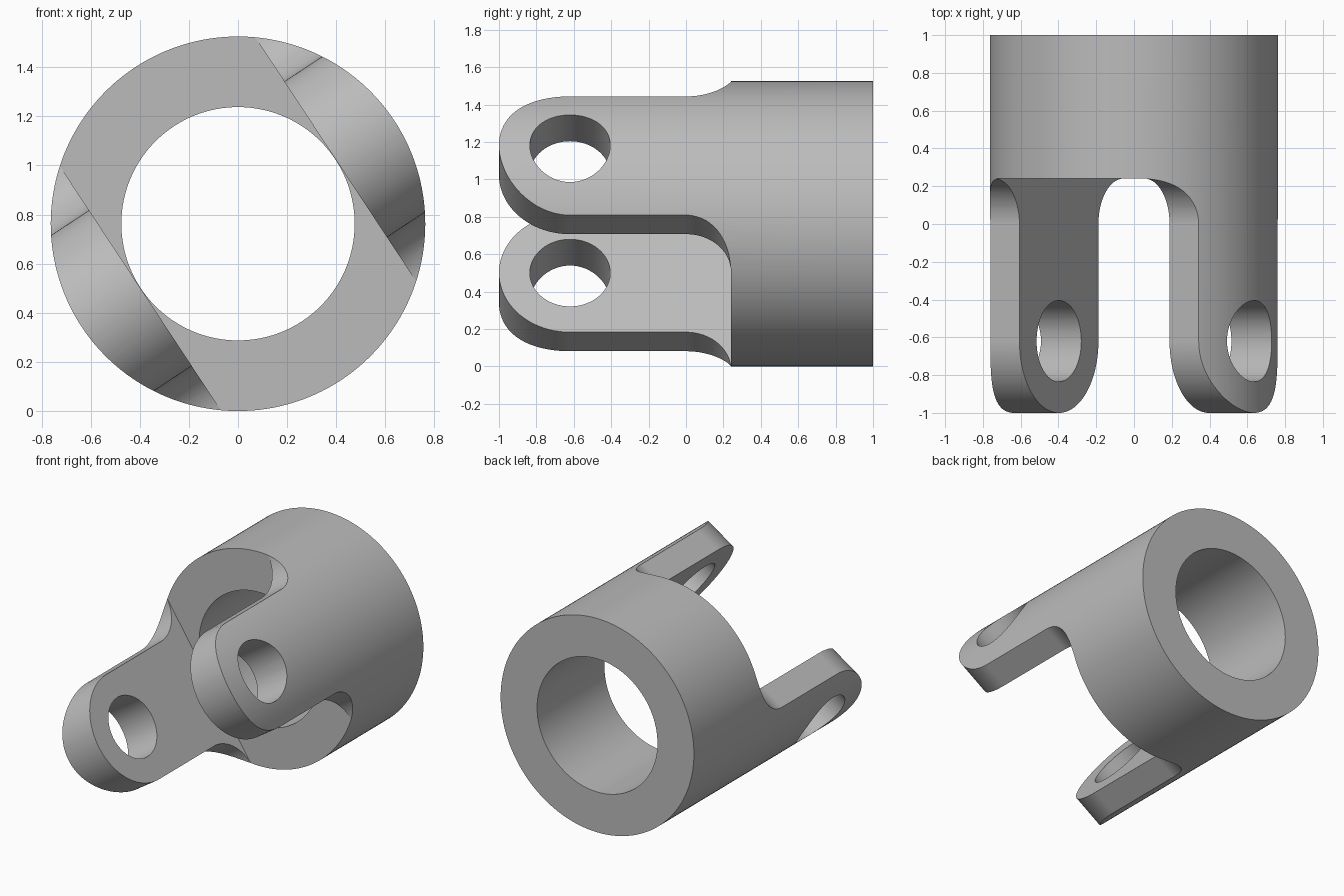
import bpy, bmesh, math
from mathutils import Matrix

if "Cube" in bpy.data.objects:
    bpy.data.objects.remove(bpy.data.objects["Cube"])

# Local frame: x = across the two lugs, y = tube axis, z = across one lug
R, BORE, HALF_W, FILLET = 0.7625, 0.475, 0.38, 0.24
LUG_Y, HOLE, SLOT = -0.62, 0.215, 0.476
SHOULDER = 0.24


def new_object(name, bm):
    bmesh.ops.recalc_face_normals(bm, faces=bm.faces)
    mesh = bpy.data.meshes.new(name)
    bm.to_mesh(mesh)
    bm.free()
    ob = bpy.data.objects.new(name, mesh)
    bpy.context.collection.objects.link(ob)
    return ob


def cylinder(name, radius, length, segs, axis, y=0.0):
    bm = bmesh.new()
    rot = Matrix.Rotation(math.pi / 2, 4, 'X' if axis == 'Y' else 'Y')
    bmesh.ops.create_cone(bm, cap_ends=True, segments=segs, radius1=radius, radius2=radius,
                          depth=length, matrix=Matrix.Translation((0, y, 0)) @ rot)
    return new_object(name, bm)


def arc(cy, cz, r, a0, a1, n):
    return [(cy + r * math.cos(a0 + (a1 - a0) * i / n), cz + r * math.sin(a0 + (a1 - a0) * i / n))
            for i in range(n + 1)]


# Tube blank
yoke = cylinder("clevis_yoke", R, 2.0, 160, 'Y')

# Side outline: round lug end, straight sides, fillets into the tube shoulder
half = arc(LUG_Y, 0, HALF_W, math.pi, math.pi / 2, 32)
half += arc(0, HALF_W + FILLET, FILLET, -math.pi / 2, 0, 20)
half += [(SHOULDER, 1.0), (1.2, 1.0)]
outline = half + [(y, -z) for y, z in reversed(half[1:])]
bm = bmesh.new()
face = bm.faces.new([bm.verts.new((-1, y, z)) for y, z in outline])
ext = bmesh.ops.extrude_face_region(bm, geom=[face])
bmesh.ops.translate(bm, vec=(2, 0, 0),
                    verts=[v for v in ext['geom'] if isinstance(v, bmesh.types.BMVert)])
profile = new_object("outline_cutter", bm)

# Slot between the lugs
bm = bmesh.new()
bmesh.ops.create_cube(bm, size=1, matrix=Matrix.Translation((0, SHOULDER - 1, 0))
                      @ Matrix.Diagonal((2 * SLOT, 2, 3, 1)))
slot = new_object("slot_cutter", bm)

bore = cylinder("bore_cutter", BORE, 3, 128, 'Y')
pin = cylinder("pin_hole_cutter", HOLE, 3, 64, 'X', LUG_Y)

# Cut the yoke
bpy.context.view_layer.objects.active = yoke
yoke.select_set(True)
for cutter, op in ((profile, 'INTERSECT'), (slot, 'DIFFERENCE'), (bore, 'DIFFERENCE'), (pin, 'DIFFERENCE')):
    cutter.hide_render = True
    mod = yoke.modifiers.new("cut", 'BOOLEAN')
    mod.operation, mod.object, mod.solver = op, cutter, 'EXACT'
    bpy.ops.object.modifier_apply(modifier=mod.name)
    bpy.data.objects.remove(cutter)

# Turn the lugs to their tilt and stand the tube on the ground
yoke.data.transform(Matrix.Translation((0, 0, R)) @ Matrix.Rotation(math.radians(-33.4), 4, 'Y'))

# Plain grey metal
metal = bpy.data.materials.new("grey_metal")
metal.diffuse_color = (0.5, 0.5, 0.5, 1)
metal.use_nodes = True
metal.node_tree.nodes["Principled BSDF"].inputs["Base Color"].default_value = metal.diffuse_color
yoke.data.materials.clear()
yoke.data.materials.append(metal)

bpy.ops.object.select_all(action='DESELECT')
yoke.select_set(True)
bpy.ops.object.shade_smooth_by_angle(angle=math.radians(30))
weighted = yoke.modifiers.new("weighted_normals", 'WEIGHTED_NORMAL')
weighted.keep_sharp = True
